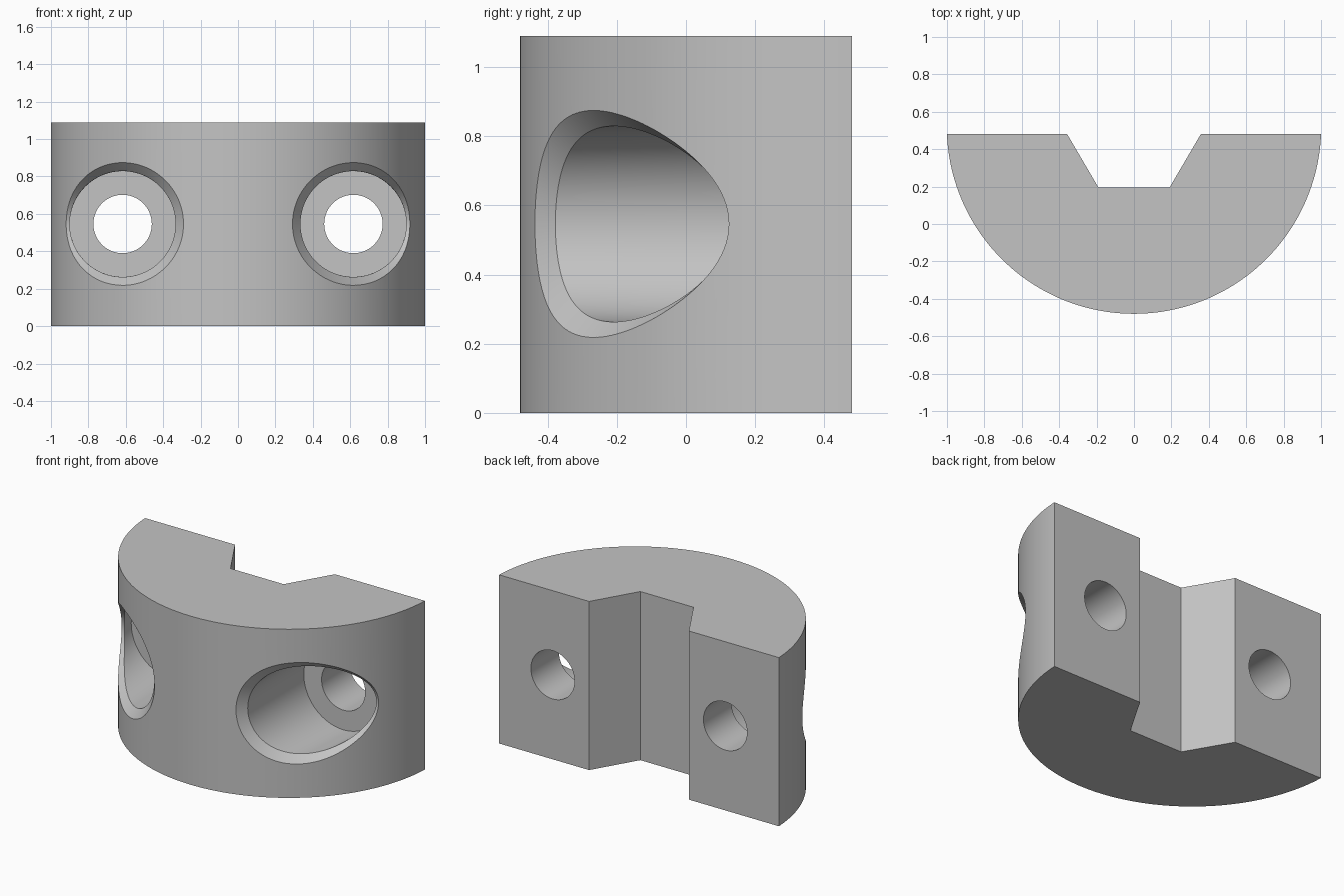
import bpy, bmesh, math
from mathutils import Vector

if "Cube" in bpy.data.objects:
    bpy.data.objects.remove(bpy.data.objects["Cube"])

HEIGHT, BACK = 1.09, 0.48
RADIUS = (1 + 0.96 ** 2) / (2 * 0.96)      # arc through both back corners and the front
CY = RADIUS - BACK                         # arc centre in y
HX, HZ = 0.617, 0.546                      # screw hole position
R_BORE, R_HOLE, FLOOR, CHAMFER = 0.283, 0.156, 0.195, 0.045
N = 128

grey = bpy.data.materials.new("grey")
grey.diffuse_color = (0.55, 0.55, 0.55, 1)
grey.use_nodes = True
grey.node_tree.nodes["Principled BSDF"].inputs["Base Color"].default_value = grey.diffuse_color


def make_object(name, bm):
    bmesh.ops.recalc_face_normals(bm, faces=bm.faces)
    mesh = bpy.data.meshes.new(name)
    bm.to_mesh(mesh)
    bm.free()
    ob = bpy.data.objects.new(name, mesh)
    bpy.context.collection.objects.link(ob)
    mesh.materials.append(grey)
    return ob


# Clamp body: extruded arc with a trapezoid groove in the back
a = math.asin(1 / RADIUS)
profile = [(RADIUS * math.sin(-a + 2 * a * i / 192), CY - RADIUS * math.cos(-a + 2 * a * i / 192))
           for i in range(193)]
profile += [(0.357, BACK), (0.19, 0.195), (-0.19, 0.195), (-0.357, BACK)]
bm = bmesh.new()
base = bm.faces.new([bm.verts.new((x, y, 0)) for x, y in profile])
top = bmesh.ops.extrude_face_region(bm, geom=[base])["geom"]
bmesh.ops.translate(bm, vec=(0, 0, HEIGHT), verts=[v for v in top if isinstance(v, bmesh.types.BMVert)])
body = make_object("clamp_body", bm)


# Where the counterbore wall meets the curved front
def rim(t):
    x = HX + R_BORE * math.cos(t)
    return Vector((x, CY - math.sqrt(RADIUS ** 2 - x * x), HZ + R_BORE * math.sin(t)))


# Inner chamfer edge on the bore wall, and outer one on the curved front
def chamfer_points(t):
    p = rim(t)
    along = (rim(t + 1e-3) - rim(t - 1e-3)).normalized()
    radial = Vector((math.cos(t), 0, math.sin(t)))
    normal = Vector((p.x, p.y - CY, 0)).normalized()
    d_in, d_out = radial.cross(along), normal.cross(along)
    d_in *= math.copysign(CHAMFER, d_in.y)
    d_out *= math.copysign(CHAMFER, d_out.dot(radial))
    q_in, q_out = p + d_in, p + d_out
    k = R_BORE / math.hypot(q_in.x - HX, q_in.z - HZ)
    q_in.x, q_in.z = HX + (q_in.x - HX) * k, HZ + (q_in.z - HZ) * k
    k = RADIUS / math.hypot(q_out.x, q_out.y - CY)
    q_out.x, q_out.y = q_out.x * k, CY + (q_out.y - CY) * k
    return q_in, q_out


def circle(r, y):
    return [Vector((HX + r * math.cos(2 * math.pi * i / N), y, HZ + r * math.sin(2 * math.pi * i / N)))
            for i in range(N)]


# Stepped cutters: through hole, counterbore, chamfer flaring past the front
edges = [chamfer_points(2 * math.pi * i / N) for i in range(N)]
flare = [o + (o - i) * 0.4 for i, o in edges]
rings = [circle(R_HOLE, 0.6), circle(R_HOLE, FLOOR), circle(R_BORE, FLOOR),
         [i for i, o in edges], flare, [Vector((p.x, -1, p.z)) for p in flare]]
for side, label in ((1, "right"), (-1, "left")):
    bm = bmesh.new()
    loops = [[bm.verts.new((p.x * side, p.y, p.z)) for p in ring] for ring in rings]
    for r0, r1 in zip(loops, loops[1:]):
        for i in range(N):
            j = (i + 1) % N
            bm.faces.new((r0[i], r0[j], r1[j], r1[i]))
    bm.faces.new(loops[0])
    bm.faces.new(loops[-1])
    cutter = make_object(label + "_screw_hole_cutter", bm)
    cutter.hide_render = True
    mod = body.modifiers.new(label + "_screw_hole", 'BOOLEAN')
    mod.operation, mod.solver, mod.object = 'DIFFERENCE', 'EXACT', cutter
    bpy.context.view_layer.objects.active = body
    bpy.ops.object.modifier_apply(modifier=mod.name)
    bpy.data.objects.remove(cutter)

# Smooth curved walls, sharp machined edges
bpy.ops.object.select_all(action='DESELECT')
body.select_set(True)
bpy.context.view_layer.objects.active = body
bpy.ops.object.shade_smooth_by_angle(angle=math.radians(25))
